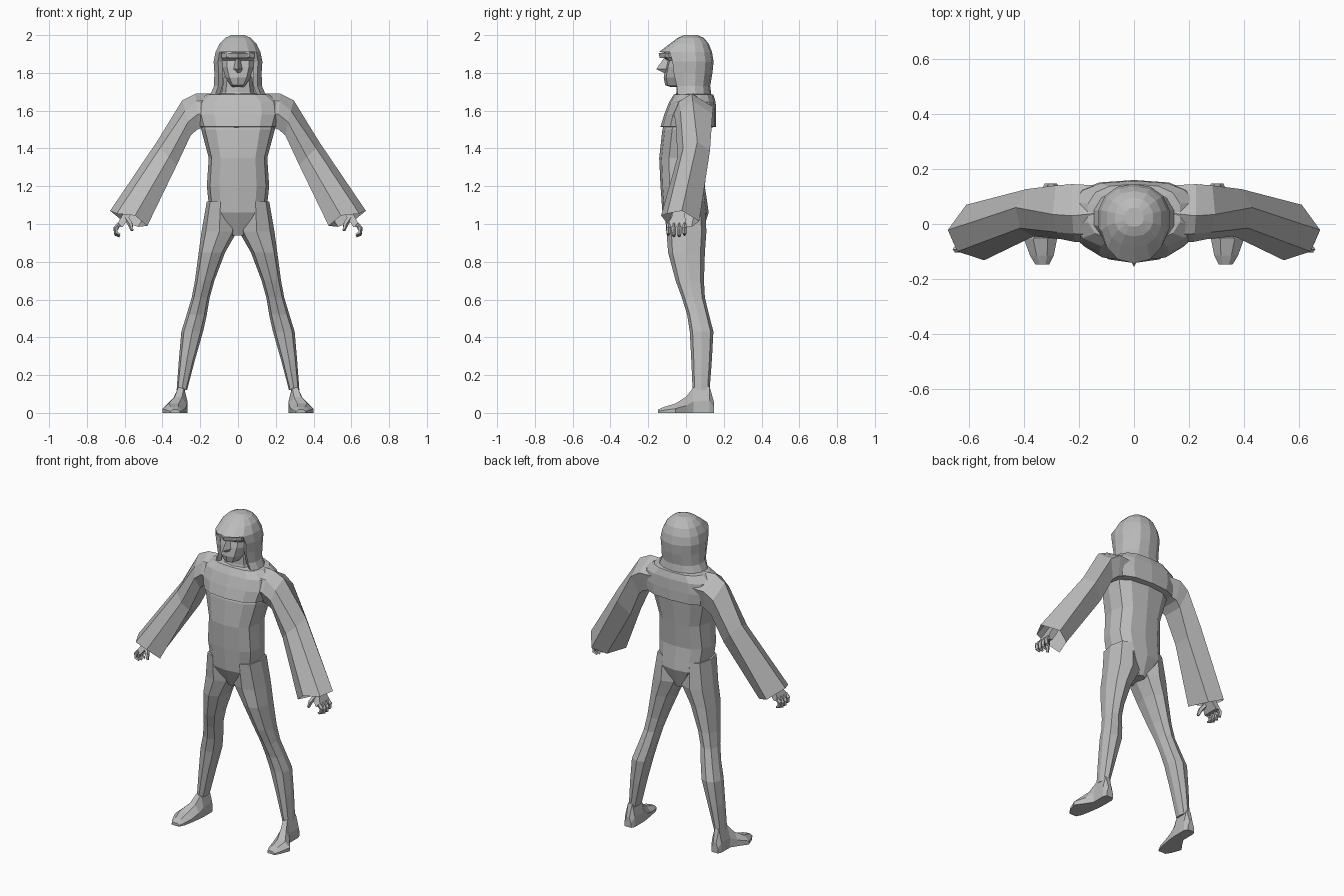
import bpy, bmesh, math
from mathutils import Vector

grey = bpy.data.materials.new("plain grey")
grey.diffuse_color = (0.5, 0.5, 0.5, 1)


def loft(name, rings, caps=(True, True), mirror=False, skip=None):
    """Skin a list of equal-length point rings; skip(row, column) leaves a gap."""
    bm = bmesh.new()
    rows = [[bm.verts.new(p) for p in r] for r in rings]
    n = len(rows[0])
    for i in range(len(rows) - 1):
        for j in range(n):
            if skip and skip(i, j):
                continue
            k = (j + 1) % n
            bm.faces.new((rows[i][j], rows[i][k], rows[i + 1][k], rows[i + 1][j]))
    if caps[0]:
        bm.faces.new(rows[0][::-1])
    if caps[1]:
        bm.faces.new(rows[-1])
    bmesh.ops.recalc_face_normals(bm, faces=bm.faces)
    me = bpy.data.meshes.new(name)
    bm.to_mesh(me)
    bm.free()
    me.materials.append(grey)
    ob = bpy.data.objects.new(name, me)
    bpy.context.collection.objects.link(ob)
    if mirror:
        ob.modifiers.new("mirror", 'MIRROR').use_mirror_merge = False
    return ob


def oval(z, x0, x1, yf, yb, n=10, power=0.8, turn=0.0, ymid=None):
    """Horizontal rounded ring between x0..x1 and yf..yb, starting at the front."""
    cx, hw = (x0 + x1) / 2, (x1 - x0) / 2
    cy = (yf + yb) / 2 if ymid is None else ymid
    pts = []
    for i in range(n):
        a = 2 * math.pi * (i + turn) / n
        s, c = math.sin(a), -math.cos(a)
        x = math.copysign(abs(s) ** power, s) * hw
        y = math.copysign(abs(c) ** power, c) * ((cy - yf) if c < 0 else (yb - cy))
        pts.append((cx + x, cy + y, z))
    return pts


def tube(name, path, radii, n=6, mirror=True):
    """Tapered tube along a path."""
    pts = [Vector(p) for p in path]
    rings = []
    for i, p in enumerate(pts):
        d = pts[min(i + 1, len(pts) - 1)] - pts[max(i - 1, 0)]
        u = d.cross(Vector((0, 1, 0))).normalized()
        v = d.cross(u).normalized()
        rings.append([p + radii[i] * (u * math.cos(2 * math.pi * j / n)
                     + v * math.sin(2 * math.pi * j / n)) for j in range(n)])
    return loft(name, rings, mirror=mirror)


# Torso and pelvis
loft("torso", [oval(z, -w, w, f, b, 12, 0.75) for z, w, f, b in (
    (0.94, 0.035, -0.07, 0.08), (1.06, 0.15, -0.125, 0.12), (1.20, 0.165, -0.135, 0.10),
    (1.35, 0.155, -0.142, 0.115), (1.50, 0.195, -0.125, 0.13), (1.62, 0.19, -0.085, 0.13))])

# Shoulder cape with a short overhang
loft("shoulder_cape", [oval(z, -w, w, f, b, 14, 0.75, ymid=0.04) for z, w, f, b in (
    (1.51, 0.18, -0.11, 0.13), (1.515, 0.215, -0.135, 0.16), (1.58, 0.235, -0.115, 0.16),
    (1.645, 0.225, -0.09, 0.157), (1.685, 0.17, -0.065, 0.145), (1.69, 0.12, -0.05, 0.12))])

# Legs
loft("leg", [oval(z, a, b, f, k, 8, 0.8) for z, a, b, f, k in (
    (1.12, 0.02, 0.165, -0.12, 0.10), (0.96, 0.005, 0.193, -0.103, 0.108),
    (0.85, 0.068, 0.208, -0.095, 0.10), (0.70, 0.125, 0.228, -0.055, 0.095),
    (0.61, 0.15, 0.245, -0.022, 0.10), (0.52, 0.165, 0.272, 0.006, 0.122),
    (0.43, 0.185, 0.30, 0.02, 0.145), (0.28, 0.228, 0.313, 0.028, 0.137),
    (0.12, 0.27, 0.325, 0.035, 0.125))], mirror=True)

# Shoes, lofted from heel to toe
loft("shoe", [[(a, y, 0), (a, y, t * 0.45), (a * 0.72 + b * 0.28, y + s, t),
               (a * 0.28 + b * 0.72, y + s, t), (b, y, t * 0.45), (b, y, 0)]
              for y, a, b, t, s in (
    (0.147, 0.28, 0.325, 0.06, 0), (0.125, 0.268, 0.335, 0.14, 0),
    (0.04, 0.268, 0.335, 0.135, 0), (0.0, 0.272, 0.36, 0.085, 0),
    (-0.055, 0.28, 0.40, 0.05, 0), (-0.115, 0.292, 0.378, 0.032, 0),
    (-0.148, 0.308, 0.358, 0.018, 0))], mirror=True)

# Wide open sleeves: shoulder, upper arm, elbow, cuff
loft("sleeve", [
    [(0.13, 0.04, 1.69), (0.13, -0.04, 1.66), (0.13, -0.07, 1.6),
     (0.13, -0.04, 1.53), (0.13, 0.11, 1.53), (0.13, 0.14, 1.62)],
    [(0.225, 0.03, 1.69), (0.22, -0.035, 1.65), (0.215, -0.065, 1.58),
     (0.215, -0.03, 1.50), (0.215, 0.12, 1.50), (0.225, 0.145, 1.62)],
    [(0.295, 0.035, 1.655), (0.28, -0.03, 1.60), (0.265, -0.055, 1.54),
     (0.25, -0.02, 1.47), (0.25, 0.11, 1.47), (0.285, 0.14, 1.58)],
    [(0.43, 0.06, 1.435), (0.415, -0.015, 1.40), (0.365, -0.045, 1.355),
     (0.325, -0.02, 1.31), (0.325, 0.09, 1.31), (0.39, 0.127, 1.39)],
    [(0.677, -0.022, 1.07), (0.642, -0.10, 1.055), (0.545, -0.132, 1.045),
     (0.48, -0.09, 0.99), (0.53, 0.03, 0.985), (0.61, 0.07, 1.015)]],
    caps=(True, False), mirror=True)

# Hands
loft("palm", [[(x - w, y - d, z), (x + w, y - d, z), (x + w, y + d, z), (x - w, y + d, z)]
              for x, y, z, w, d in ((0.545, -0.03, 1.13, 0.02, 0.03),
                                    (0.595, -0.04, 1.04, 0.022, 0.035),
                                    (0.628, -0.05, 0.985, 0.018, 0.052))], mirror=True)
for i in range(4):
    y = -0.092 + i * 0.028
    lift = 0.008 if i in (0, 3) else 0
    tube("finger", [(0.628, y, 1.0), (0.647, y, 0.97 + lift), (0.645, y, 0.945 + lift),
                    (0.625, y, 0.935 + lift)], [0.012, 0.013, 0.011, 0.007], 5)
tube("thumb", [(0.595, -0.06, 1.04), (0.57, -0.09, 1.0), (0.56, -0.10, 0.965)],
     [0.016, 0.014, 0.008], 5)

# Hood: columns next to the front are left out below the brow
hood_rows = [(2.0, 0.035, -0.01, 0.06), (1.985, 0.07, -0.045, 0.095),
             (1.955, 0.1, -0.085, 0.12), (1.91, 0.122, -0.143, 0.138),
             (1.86, 0.132, -0.12, 0.146), (1.80, 0.128, -0.11, 0.14),
             (1.73, 0.13, -0.085, 0.128), (1.68, 0.152, -0.075, 0.135)]
loft("hood", [oval(z, -w, w, f, b, 14, 0.9, ymid=0.02) for z, w, f, b in hood_rows],
     caps=(True, False), skip=lambda i, j: i >= 3 and j in (0, 1, 12, 13))

# Hood lining strips folded inward along the face opening
lining = []
for z, w, f, b in hood_rows[3:]:
    x, y, _ = oval(z, -w, w, f, b, 14, 0.9, ymid=0.02)[2]
    lining.append([(x, y, z), (x - 0.022, y + 0.012, z), (x - 0.012, y + 0.035, z)])
loft("hood_edge", lining, mirror=True)

# Face with a recessed eye line, and neck
loft("face", [oval(z, -w, w, f, 0.06, 10, 0.75) for z, w, f in (
    (1.915, 0.09, -0.115), (1.885, 0.092, -0.125), (1.865, 0.088, -0.098),
    (1.83, 0.086, -0.108), (1.775, 0.068, -0.118), (1.735, 0.042, -0.11),
    (1.725, 0.03, -0.08))])
loft("nose", [[(-w, -0.09, z), (0, y, z), (w, -0.09, z)] for z, w, y in (
    (1.88, 0.012, -0.115), (1.82, 0.03, -0.157), (1.80, 0.022, -0.118))])
loft("neck", [oval(z, -w, w, f, 0.09, 8) for z, w, f in (
    (1.67, 0.10, -0.06), (1.70, 0.085, -0.05), (1.78, 0.075, -0.05))])
loft("brow", [[(x, -0.10 + abs(x) * 0.4, 1.885), (x, -0.14 + abs(x) * 0.6, 1.88),
               (x, -0.145 + abs(x) * 0.6, 1.905), (x, -0.10 + abs(x) * 0.4, 1.91)]
              for x in (-0.088, -0.045, 0, 0.045, 0.088)])
